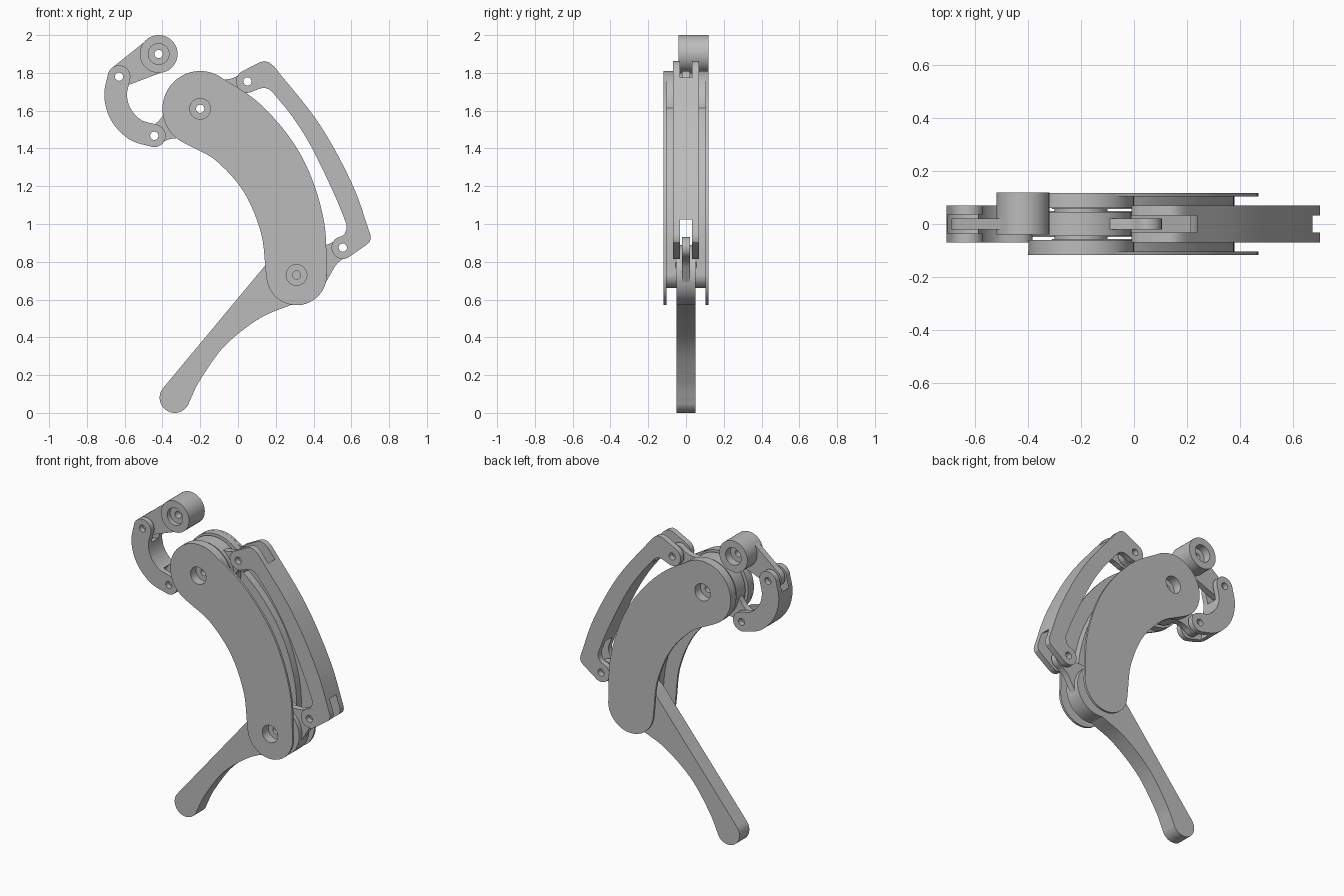
import bpy, bmesh
from math import cos, sin, radians, atan2, degrees, pi
from mathutils import Vector

cube = bpy.data.objects.get("Cube")
if cube:
    bpy.data.objects.remove(cube, do_unlink=True)

grey = bpy.data.materials.new("plain_grey")
grey.use_nodes = True
GREY = (0.5, 0.5, 0.5, 1)
grey.diffuse_color = GREY
grey.node_tree.nodes["Principled BSDF"].inputs["Base Color"].default_value = GREY


# Profile helpers, all in the x-z plane
def arc(c, r, a0, a1, n=24):
    return [(c[0] + r * cos(radians(a0 + (a1 - a0) * i / n)),
             c[1] + r * sin(radians(a0 + (a1 - a0) * i / n))) for i in range(n + 1)]


def spline(pts, n=10):
    p = [Vector(q) for q in pts]
    p = [2 * p[0] - p[1]] + p + [2 * p[-1] - p[-2]]
    out = []
    for a, b, c, d in zip(p, p[1:], p[2:], p[3:]):
        for i in range(n):
            t = i / n
            out.append(0.5 * (2 * b + (c - a) * t + (2 * a - 5 * b + 4 * c - d) * t * t
                              + (3 * b - a - 3 * c + d) * t ** 3))
    return [tuple(v) for v in out + [p[-2]]]


def ribbon(pts, r0, r1):
    """Band with round ends along a smooth centreline."""
    line = [Vector(q) for q in spline(pts)]
    last = len(line) - 1
    left, right = [], []
    for i, q in enumerate(line):
        t = (line[min(i + 1, last)] - line[max(i - 1, 0)]).normalized()
        off = Vector((-t.y, t.x)) * (r0 + (r1 - r0) * i / last)
        left.append(tuple(q + off))
        right.append(tuple(q - off))
    e, s = line[-1] - line[-2], line[1] - line[0]
    ae, as_ = degrees(atan2(e.y, e.x)), degrees(atan2(s.y, s.x))
    return (right + arc(line[-1], r1, ae - 90, ae + 90)[1:-1] + left[::-1]
            + arc(line[0], r0, as_ + 90, as_ + 270)[1:-1])


def ear(hub, pin):
    """Necked lug reaching from a hub to a pin."""
    h, d = Vector(hub), Vector(pin) - Vector(hub)
    u, length = d.normalized(), d.length
    side = Vector((-u.y, u.x))
    neck = spline([(0.1, 0.12), (0.165, 0.083), (0.21, 0.06), (0.25, 0.052), (length, 0.055)], 6)
    a = degrees(atan2(u.y, u.x))
    up = [tuple(h + u * s + side * w) for s, w in neck]
    down = [tuple(h + u * s - side * w) for s, w in neck]
    return down + arc(pin, 0.055, a - 90, a + 90)[1:-1] + up[::-1]


# Solid helpers
def solid(name, outline, y0, y1):
    bm = bmesh.new()
    face = bm.faces.new([bm.verts.new((x, y0, z)) for x, z in outline])
    ext = bmesh.ops.extrude_face_region(bm, geom=[face])
    bmesh.ops.translate(bm, vec=(0, y1 - y0, 0),
                        verts=[v for v in ext["geom"] if isinstance(v, bmesh.types.BMVert)])
    bmesh.ops.recalc_face_normals(bm, faces=bm.faces)
    mesh = bpy.data.meshes.new(name)
    bm.to_mesh(mesh)
    bm.free()
    mesh.materials.append(grey)
    ob = bpy.data.objects.new(name, mesh)
    bpy.context.collection.objects.link(ob)
    return ob


def disc(c, r, y0, y1, n=48):
    return solid("disc", arc(c, r, 0, 360, n)[:-1], y0, y1)


def combine(ob, tools, operation):
    for tool in tools:
        mod = ob.modifiers.new("combine", "BOOLEAN")
        mod.operation, mod.solver, mod.object = operation, "EXACT", tool
        bpy.context.view_layer.update()
        new = bpy.data.meshes.new_from_object(
            ob.evaluated_get(bpy.context.evaluated_depsgraph_get()))
        ob.modifiers.clear()
        ob.data = new
        bpy.data.objects.remove(tool, do_unlink=True)
    return ob


def part(ob, add=(), cut=()):
    combine(ob, add, "UNION")
    return combine(ob, cut, "DIFFERENCE")


def hole(c, r=0.022):
    return disc(c, r, -0.3, 0.3, 24)


# Pivot points
KNUCKLE, LEVER = (-0.2, 1.61), (0.31, 0.73)
BOSS, HOOK_TOP, HOOK_LOW = (-0.42, 1.9), (-0.63, 1.78), (-0.443, 1.467)
LINK_TOP, LINK_LOW = (0.05, 1.755), (0.555, 0.875)

# Side plates: thin skin, narrower inner rib and a thick round head
spine = [KNUCKLE, (0, 1.485), (0.18, 1.27), (0.285, 1.0), LEVER]
for name, s in (("front_plate", -1), ("back_plate", 1)):
    def span(a, b):
        return sorted((s * a, s * b))
    bores = [hole(KNUCKLE, 0.055)]
    if s < 0:
        bores.append(hole(LEVER, 0.055))
    part(solid(name, ribbon(spine, 0.2, 0.16), *span(0.104, 0.118)),
         add=[solid("rib", ribbon(spine, 0.11, 0.07), *span(0.056, 0.11)),
              disc(KNUCKLE, 0.1995, *span(0.06, 0.112), 64)],
         cut=bores)

# Knuckle hub with two lugs
part(disc(KNUCKLE, 0.19, -0.045, 0.045, 64),
     add=[solid("ear", ear(KNUCKLE, p), -0.02, 0.02) for p in (HOOK_LOW, LINK_TOP)]
     + [disc(KNUCKLE, 0.1, -0.061, 0.061)],
     cut=[hole(p) for p in (KNUCKLE, HOOK_LOW, LINK_TOP)]).name = "knuckle_hub"

# Lower lever with its lug
TIP = (-0.335, 0.08)
lever = (arc(TIP, 0.08, 139, 345) + spline([(-0.257, 0.06), (-0.2, 0.175), (-0.07, 0.355),
                                            (0.114, 0.5), (0.282, 0.572)])[1:-1]
         + arc(LEVER, 0.16, 260, 499, 48))
part(solid("lever", lever, -0.05, 0.05),
     add=[solid("ear", ear(LEVER, LINK_LOW), -0.02, 0.02),
          disc(LEVER, 0.07, -0.057, 0.057)],
     cut=[hole(LEVER), hole(LINK_LOW)])

# Curved outer link, forked at both ends
link = (arc(LINK_TOP, 0.06, 120, 300)
        + [(0.115, 1.717), (0.14, 1.721), (0.165, 1.713)]
        + spline([(0.185, 1.695), (0.29, 1.565), (0.39, 1.405), (0.51, 1.157), (0.574, 1.0)])
        + [(0.575, 0.975), (0.565, 0.95), (0.55, 0.936)]
        + arc(LINK_LOW, 0.06, 100, 300)
        + [(0.68, 0.89), (0.697, 0.905), (0.703, 0.925)]
        + spline([(0.7, 0.945), (0.605, 1.21), (0.43, 1.53), (0.19, 1.835)])
        + [(0.165, 1.855), (0.14, 1.862), (0.115, 1.856)])
part(solid("outer_link", link, -0.07, 0.07),
     cut=[disc(p, 0.19, -0.033, 0.033) for p in (LINK_TOP, LINK_LOW)]
     + [hole(LINK_TOP), hole(LINK_LOW)])

# Hook-shaped link, forked at both ends
hook = [HOOK_TOP, (-0.648, 1.68), (-0.62, 1.58), (-0.545, 1.5), HOOK_LOW]
part(solid("hook_link", ribbon(hook, 0.06, 0.06), -0.07, 0.07),
     cut=[disc(p, 0.1, -0.035, 0.035) for p in (HOOK_TOP, HOOK_LOW)]
     + [hole(HOOK_TOP), hole(HOOK_LOW)])

# Top arm: tongue and round boss recessed on both sides
part(solid("top_arm", ribbon([BOSS, HOOK_TOP], 0.098, 0.06), -0.02, 0.02),
     add=[disc(BOSS, 0.1, -0.04, 0.12, 64)],
     cut=[disc(BOSS, 0.055, -0.1, -0.01), disc(BOSS, 0.055, 0.07, 0.2),
          hole(BOSS), hole(HOOK_TOP)])

# Smooth the round walls, keep the rims sharp
bpy.ops.object.select_all(action="DESELECT")
for ob in bpy.context.collection.objects:
    if ob.type == "MESH":
        if ob.name == "disc":
            ob.name = "spare_disc"
        ob.select_set(True)
        bpy.context.view_layer.objects.active = ob
bpy.ops.object.shade_smooth_by_angle(angle=pi / 6)
